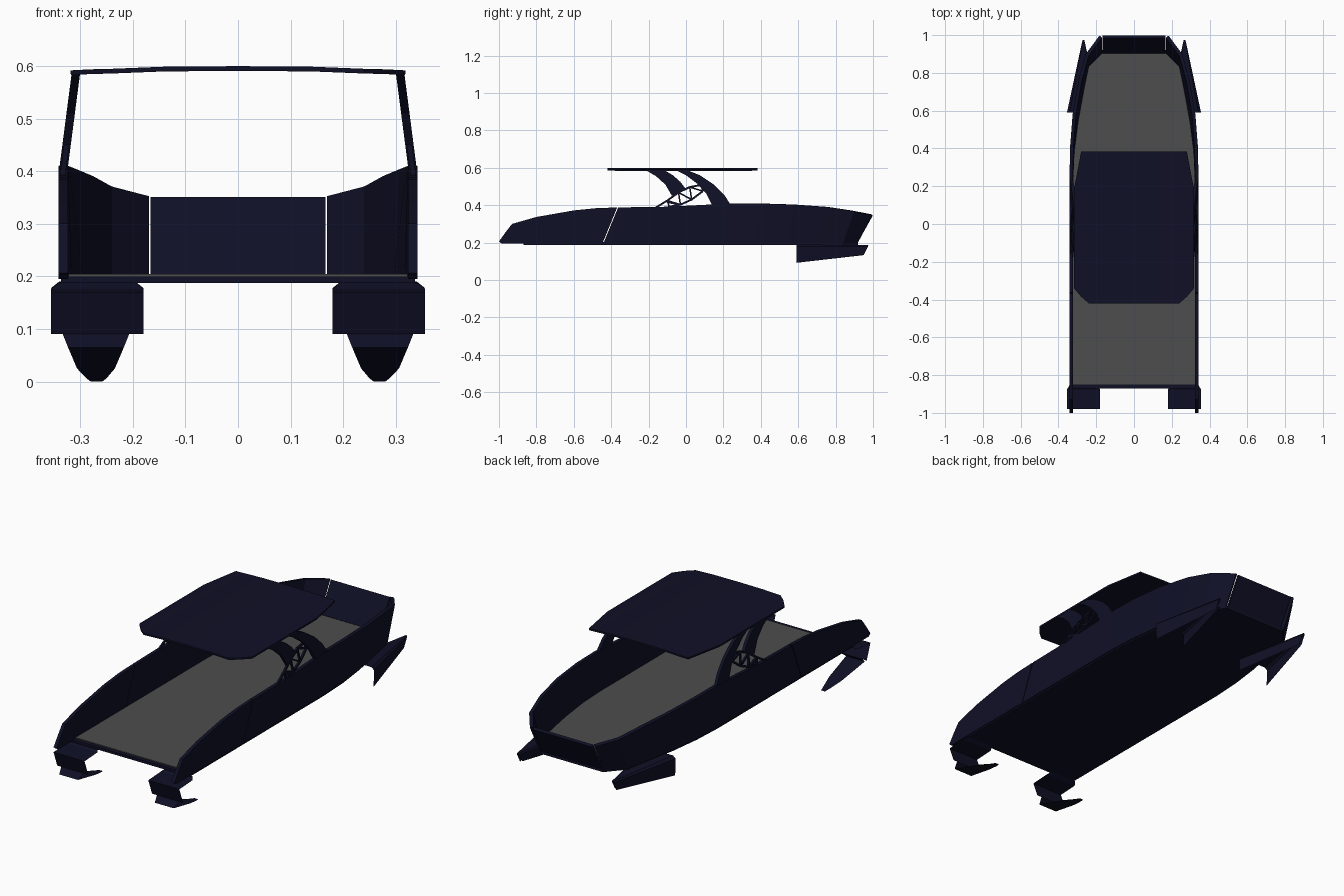
import bpy, bmesh, math

if "Cube" in bpy.data.objects:
    bpy.data.objects.remove(bpy.data.objects["Cube"])


def material(name, rgb):
    m = bpy.data.materials.new(name)
    m.diffuse_color = (*rgb, 1)
    m.use_nodes = True
    m.node_tree.nodes["Principled BSDF"].inputs["Base Color"].default_value = m.diffuse_color
    return m


NAVY = material("dark navy", (0.005, 0.005, 0.020))
GREY = material("deck grey", (0.075, 0.075, 0.075))


def make(name, verts, faces, mat=NAVY, thick=0, mirror=True, recalc=True):
    me = bpy.data.meshes.new(name)
    me.from_pydata(verts, [], faces)
    bm = bmesh.new()
    bm.from_mesh(me)
    if recalc:
        bmesh.ops.recalc_face_normals(bm, faces=bm.faces)
    bm.to_mesh(me)
    bm.free()
    me.materials.append(mat)
    ob = bpy.data.objects.new(name, me)
    bpy.context.collection.objects.link(ob)
    if mirror:
        ob.modifiers.new("mirror", 'MIRROR').use_clip = True
    if thick:
        s = ob.modifiers.new("thickness", 'SOLIDIFY')
        s.thickness, s.offset, s.use_even_offset = thick, 0, True
    return ob


def strip(name, a, b, **kw):
    """Quad strip between two equally long rows of points."""
    n = len(a)
    return make(name, list(a) + list(b),
                [(i, i + 1, n + i + 1, n + i) for i in range(n - 1)], **kw)


def slab(name, half, z0, z1, mat):
    """Flat symmetrical slab from a half outline in x, y."""
    ring = half + [(-x, y) for x, y in reversed(half)]
    n = len(ring)
    faces = [tuple(range(n)), tuple(range(n, 2 * n))]
    faces += [(i, (i + 1) % n, n + (i + 1) % n, n + i) for i in range(n)]
    make(name, [(x, y, z0) for x, y in ring] + [(x, y, z1) for x, y in ring],
         faces, mat, mirror=False)


# hull sides, split by a slanted slit: (top x, y, z, bottom x, y)
aft = [(.332, -1, .206, .332, -.985), (.332, -.965, .255, .332, -.955), (.332, -.93, .30, .332, -.93),
       (.332, -.8, .337, .332, -.82), (.332, -.6, .372, .332, -.64),
       (.332, -.48, .384, .332, -.54), (.332, -.368, .388, .332, -.447)]
fore = [(.332, -.363, .388, .332, -.442), (.332, -.1, .392, .332, -.12), (.332, .1, .402, .332, .1),
        (.332, .25, .410, .332, .22), (.330, .4, .409, .325, .38), (.316, .58, .403, .305, .54),
        (.285, .76, .390, .275, .70), (.248, .895, .369, .248, .835), (.176, .992, .350, .176, .91)]
for name, rows in (("aft_hull_side", aft), ("fore_hull_side", fore)):
    strip(name, [(r[0], r[1], r[2]) for r in rows],
          [(r[3], r[4], .195) for r in rows], thick=.018)

# sloping bow panel with a raised frame
strip("bow_panel", [(-.166, .992, .347), (.166, .992, .347)],
      [(-.166, .91, .200), (.166, .91, .200)], thick=.014, mirror=False)

# hull floor and grey deck
slab("hull_floor", [(.336, -.87), (.336, .22), (.328, .38), (.308, .54), (.278, .70), (.25, .835), (.176, .92)],
     .187, .200, NAVY)
slab("deck", [(.322, -.85), (.322, .22), (.315, .38), (.295, .54), (.268, .70), (.24, .83), (.17, .902)],
     .199, .204, GREY)

# roof canopy: columns of x, back y, front y, z
cols = [(0, -.42, .383, .595), (.14, -.42, .383, .594), (.24, -.42, .383, .590),
        (.28, -.385, .383, .589), (.318, -.34, .18, .587)]
strip("canopy", [(x, a, z) for x, a, b, z in cols], [(x, b, z) for x, a, b, z in cols], thick=.009)


# canopy supports: plates cut from side profiles, leaning inward with height
def plates(name, outlines, thick):
    verts, faces = [], []
    for o in outlines:
        k, n = len(verts), len(o)
        for s in (-.5, .5):
            verts += [(.331 - .13 * (z - .41) + s * thick, y, z) for y, z in o]
        faces += [tuple(range(k, k + n)), tuple(range(k + n, k + 2 * n))]
        faces += [(k + i, k + (i + 1) % n, k + n + (i + 1) % n, k + n + i) for i in range(n)]
    make(name, verts, faces)


def ribbon(left, right):
    """Quads between two profile edges."""
    return [[left[i], left[i + 1], right[i + 1], right[i]] for i in range(len(left) - 1)]


plates("front_support", ribbon(
    [(.14, .40), (.11, .46), (.06, .515), (.0, .56), (-.06, .59)],
    [(.24, .40), (.205, .455), (.15, .51), (.075, .56), (.0, .59)]), .016)
plates("rear_support", ribbon(
    [(-.22, .59), (-.16, .555), (-.11, .51), (-.075, .45)],
    [(-.12, .59), (-.07, .56), (-.03, .525), (.0, .485)]), .016)


def bar(p, q, w=.010):
    dy, dz = q[0] - p[0], q[1] - p[1]
    l = math.hypot(dy, dz)
    ny, nz = -dz / l * w / 2, dy / l * w / 2
    return [(p[0] + ny, p[1] + nz), (q[0] + ny, q[1] + nz),
            (q[0] - ny, q[1] - nz), (p[0] - ny, p[1] - nz)]


# truss between the supports
upper = [(-.16, .388), (-.10, .425), (-.04, .468), (.02, .497), (.08, .508)]
lower = [(-.09, .392), (-.03, .403), (.03, .43), (.09, .475)]
bars = [bar(c[i], c[i + 1]) for c in (upper, lower) for i in range(len(c) - 1)]
for i, p in enumerate(lower):
    bars += [bar(p, upper[i + 1], .008)]
    if i < 3:
        bars += [bar(upper[i + 1], lower[i + 1], .008)]
bars.append(bar((-.1, .415), (-.03, .403), .008))
plates("support_truss", bars, .010)

# bow fins: hollow wedges, open at the rear and below
tip_in, tip_out = (.262, .95), (.272, .975)
fin = [(.18, .59, .115), (.18, .59, .178), (.195, .59, .19), (.34, .59, .19), (.355, .59, .178), (.352, .59, .092)]
tip = [(.262, .945, .135), (.262, .97, .178), (.264, .975, .186), (.27, .975, .186), (.273, .972, .178), (.272, .95, .133)]
strip("bow_fin", fin, tip)

# stern drive pods: folded sheets ending in a tapered tongue (inner x, outer x, y, z)
pod = [(.192, .342, -.855, .187), (.18, .355, -.875, .176), (.18, .355, -.98, .170), (.18, .355, -.95, .090)]
tongue = [(.207, .333, -.95, .090), (.217, .323, -.98, .065), (.234, .306, -.82, .025),
          (.25, .288, -.75, .006), (.258, .280, -.72, .0)]
for name, rows in (("drive_pod", pod), ("drive_tongue", tongue)):
    strip(name, [(a, y, z) for a, b, y, z in rows], [(b, y, z) for a, b, y, z in rows])
